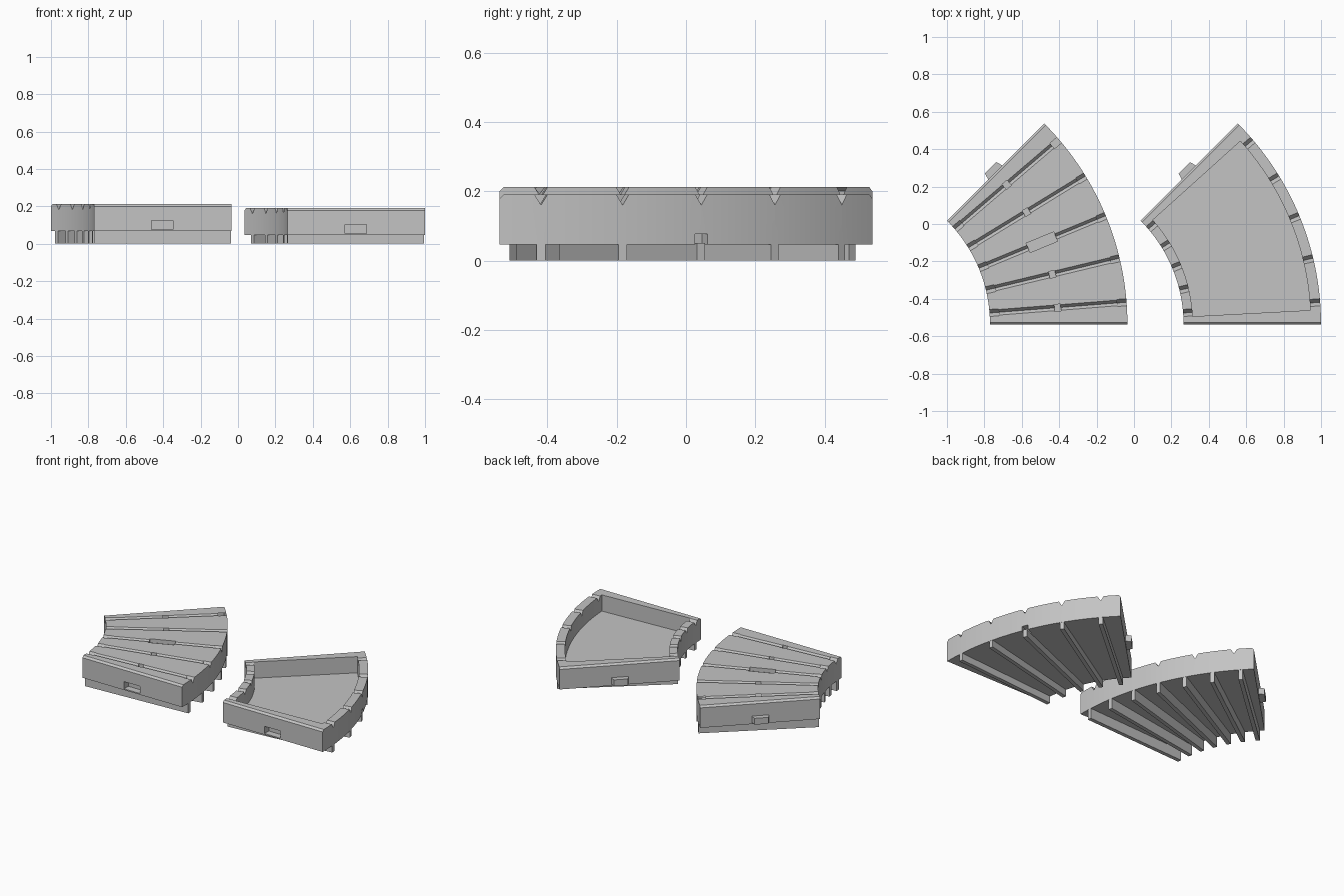
import bpy
import bmesh
from math import radians, cos, sin

cube = bpy.data.objects.get("Cube")
if cube:
    bpy.data.objects.remove(cube, do_unlink=True)

R_IN, R_OUT, ARC, MID = 0.785, 1.52, 45, 1.15
CY = -0.5375
BODY = 0.145
JOINTS = [4.5 + 9 * i for i in range(5)]

grey = bpy.data.materials.new("plain grey")
grey.use_nodes = True
grey.diffuse_color = (0.55, 0.55, 0.55, 1)
grey.node_tree.nodes["Principled BSDF"].inputs["Base Color"].default_value = (0.55, 0.55, 0.55, 1)


def loft(name, lower, upper):
    """Solid between two matching rings of points."""
    bm = bmesh.new()
    a = [bm.verts.new(p) for p in lower]
    b = [bm.verts.new(p) for p in upper]
    bm.faces.new(a)
    bm.faces.new(b)
    for i in range(len(a)):
        j = (i + 1) % len(a)
        bm.faces.new((a[i], a[j], b[j], b[i]))
    bmesh.ops.recalc_face_normals(bm, faces=bm.faces)
    mesh = bpy.data.meshes.new(name)
    bm.to_mesh(mesh)
    bm.free()
    mesh.materials.append(grey)
    obj = bpy.data.objects.new(name, mesh)
    bpy.context.collection.objects.link(obj)
    return obj


def place(cx, angle, r, t, z):
    """Point at radius r and sideways offset t from a spoke."""
    a = radians(angle)
    return (cx + r * cos(a) - t * sin(a), CY + r * sin(a) + t * cos(a), z)


def spoke(name, cx, angle, profile, r0, r1):
    """Sideways/height profile drawn out along a spoke."""
    ends = [[place(cx, angle, r, t, z) for t, z in profile] for r in (r0, r1)]
    return loft(name, *ends)


def plate(name, cx, angle, outline, z0, z1):
    """Plan outline in (radius, offset) raised from z0 to z1."""
    ends = [[place(cx, angle, r, t, z) for r, t in outline] for z in (z0, z1)]
    return loft(name, *ends)


def sector(name, cx, r0, r1, a0, a1, z0, z1, steps=30):
    angles = [a0 + (a1 - a0) * i / steps for i in range(steps + 1)]
    ring = [(r1, a) for a in angles] + [(r0, a) for a in reversed(angles)]
    ends = [[place(cx, a, r, 0, z) for r, a in ring] for z in (z0, z1)]
    return loft(name, *ends)


def box(a0, a1, b0, b1):
    return [(a0, b0), (a1, b0), (a1, b1), (a0, b1)]


def vee(top, half, depth):
    return [(0, top - depth), (2 * half, top + depth), (-2 * half, top + depth)]


def cut(body, cutter):
    mod = body.modifiers.new("cut", "BOOLEAN")
    mod.operation = "DIFFERENCE"
    mod.solver = "EXACT"
    mod.object = cutter
    bpy.context.view_layer.update()
    graph = bpy.context.evaluated_depsgraph_get()
    mesh = bpy.data.meshes.new_from_object(body.evaluated_get(graph))
    body.modifiers.clear()
    body.data = mesh
    bpy.data.objects.remove(cutter, do_unlink=True)


def finish(obj):
    bpy.ops.object.select_all(action="DESELECT")
    obj.select_set(True)
    bpy.context.view_layer.objects.active = obj
    bpy.ops.object.shade_smooth_by_angle(angle=radians(20))


def segment(label, cx, base, rib_angles):
    """Curved block with end chamfers, socket, tab and underside ribs."""
    top = base + BODY
    body = sector(label + "_body", cx, R_IN, R_OUT, 0, ARC, base, top)

    # Chamfered end edges
    c = 0.012
    for angle, side in ((0, 1), (ARC, -1)):
        wedge = [(-c * side, top - 2 * c), (2 * c * side, top + c), (-c * side, top + c)]
        cut(body, spoke("cutter", cx, angle, wedge, R_IN - 0.1, R_OUT + 0.1))

    # Front socket and the matching back tab
    low, high = base + 0.008, base + 0.056
    cut(body, plate("cutter", cx, 0, box(MID - 0.058, MID + 0.058, -0.03, 0.045), low, high))
    tab = [(MID - 0.056, -0.01), (MID + 0.056, -0.01), (MID + 0.043, 0.035), (MID - 0.043, 0.035)]
    plate(label + "_back_tab", cx, ARC, tab, low + 0.003, high - 0.003)

    # Underside ribs
    for i, angle in enumerate(rib_angles):
        spoke(f"{label}_rib_{i + 1}", cx, angle, box(-0.0125, 0.0125, 0, base + 0.004),
              R_IN + 0.001, R_OUT - 0.001)
    return body, top


# Planked segment: grooves along the joints, deeper at both ends
deck_x = -1.555
deck, top = segment("deck", deck_x, 0.067, [3 + 6.5 * i for i in range(7)])
for angle in JOINTS:
    cut(deck, spoke("cutter", deck_x, angle, vee(top, 0.015, 0.02), R_IN - 0.1, R_OUT + 0.1))
    for r0, r1 in ((R_IN - 0.1, R_IN + 0.05), (R_OUT - 0.05, R_OUT + 0.1)):
        cut(deck, spoke("cutter", deck_x, angle, vee(top, 0.019, 0.031), r0, r1))
    # Middle slot on the centre joint, small pits on the others
    long, wide = (0.08, 0.027) if angle == 22.5 else (0.017, 0.018)
    cut(deck, plate("cutter", deck_x, angle, box(MID - long, MID + long, -wide, wide),
                    top - 0.025, top + 0.05))
finish(deck)

# Tray segment: sunken floor, notched rim and an outer wall hole
tray_x = -0.52
tray, top = segment("tray", tray_x, 0.046, JOINTS)
cut(tray, sector("cutter", tray_x, R_IN + 0.05, R_OUT - 0.055, 3, ARC - 3, 0.083, top + 0.1))
for angle in JOINTS:
    for r0, r1 in ((R_IN - 0.1, R_IN + 0.08), (R_OUT - 0.09, R_OUT + 0.1)):
        cut(tray, spoke("cutter", tray_x, angle, vee(top, 0.019, 0.031), r0, r1))
cut(tray, plate("cutter", tray_x, 22.5, box(R_OUT - 0.045, R_OUT + 0.05, -0.02, 0.02), 0.03, 0.076))
finish(tray)
